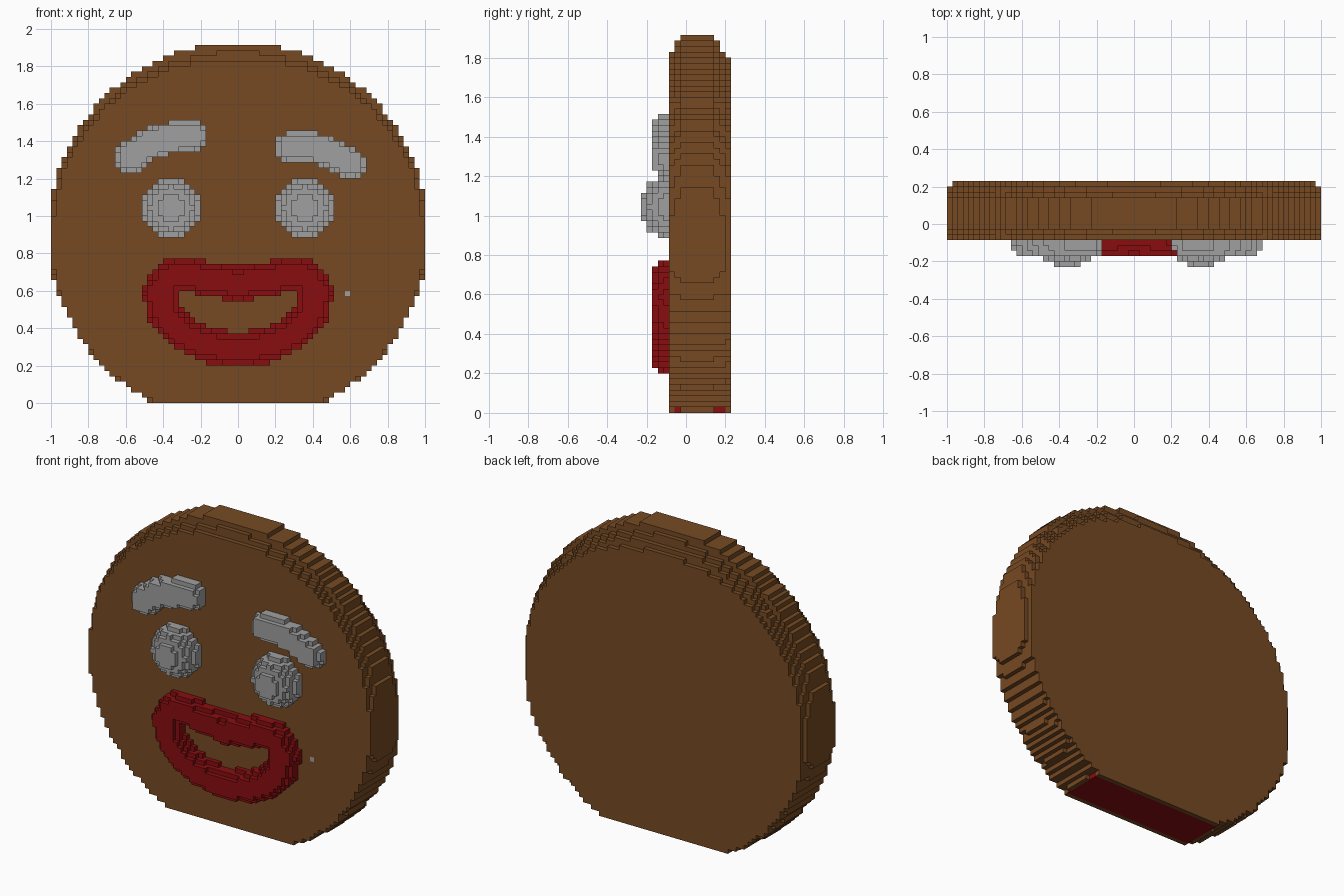
import bpy, bmesh, math
from mathutils import Vector

if "Cube" in bpy.data.objects:
    bpy.data.objects.remove(bpy.data.objects["Cube"])

V = 2 / 70                 # edge of one small block
NX, NY, NZ = 70, 16, 67    # block grid
FACE_Y = -3 * V            # front plane of the head


def material(name, rgb):
    m = bpy.data.materials.new(name)
    m.use_nodes = True
    m.diffuse_color = (*rgb, 1)
    m.node_tree.nodes["Principled BSDF"].inputs["Base Color"].default_value = (*rgb, 1)
    return m


brown = material("brown", (0.180, 0.068, 0.017))
grey = material("grey", (0.350, 0.350, 0.350))
red = material("red", (0.250, 0.004, 0.005))


# Thick disc, flat at the base, its upper rim rounded front and back
def in_head(x, y, z):
    dz = z - 0.913
    q = 1.031 - x * x - dz * dz
    if y < FACE_Y or q < 0:
        return False
    bulge = 0.31 + 0.25 * x * x + 1.5 * max(0, -dz)
    return abs(y - 2 * V) <= max(math.sqrt(q) * bulge, 0.072)


def dome(cx, cz, r):
    def inside(x, y, z):
        return y < FACE_Y and (x - cx) ** 2 + (z - cz) ** 2 + (y + 0.082) ** 2 <= r * r
    return inside


# Rounded strip along a path lying on the face
def strip(points, r, squash):
    path = [Vector(p) for p in points]

    def distance(p):
        best = 9
        for a, b in zip(path, path[1:]):
            ab = b - a
            t = max(0, min(1, (p - a).dot(ab) / ab.length_squared))
            best = min(best, (p - a - ab * t).length)
        return best

    def inside(x, y, z):
        if not -6 * V < y < FACE_Y:
            return False
        return math.hypot(distance(Vector((x, z))), (FACE_Y - y) * squash) <= r
    return inside


def block_box(i0, i1, j0, j1, k0, k1):
    def inside(x, y, z):
        i, j, k = (x + 1) / V, y / V + NY / 2, z / V
        return i0 < i < i1 and j0 < j < j1 and k0 < k < k1
    return inside


# Mouth outline: left half mirrored into a closed loop
half = [(0, .635), (-.13, .655), (-.27, .685), (-.37, .67), (-.42, .59),
        (-.39, .47), (-.30, .375), (-.16, .305), (0, .287)]
mouth_loop = half + [(-x, z) for x, z in reversed(half[:-1])]

# Parts in order of priority: name, rule, material, grid range of y
parts = [
    ("right_eye", dome(-12.5 * V, 36.5 * V, 0.155), grey, (0, 5)),
    ("left_eye", dome(12.5 * V, 36.5 * V, 0.155), grey, (0, 5)),
    ("right_eyebrow", strip([(-.572, 1.315), (-.47, 1.385), (-.33, 1.428), (-.25, 1.43)],
                            0.085, 0.7), grey, (2, 5)),
    ("left_eyebrow", strip([(.28, 1.368), (.38, 1.375), (.50, 1.335), (.602, 1.283)],
                           0.083, 0.7), grey, (2, 5)),
    ("lips", strip(mouth_loop, 0.092, 1.0), red, (2, 5)),
    ("cheek_speck", block_box(55, 56, 5, 6, 20, 21), grey, (5, 6)),
    ("base_plate", block_box(19, 51, 6, 15, 0, 1), red, (6, 15)),
    ("head", in_head, brown, (5, 16)),
]

# Fill the grid, each block belonging to one part
owner = {}
for name, inside, mat, (j0, j1) in parts:
    for i in range(NX):
        for j in range(j0, j1):
            for k in range(NZ):
                if (i, j, k) not in owner and inside(
                        -1 + (i + .5) * V, (j + .5 - NY / 2) * V, (k + .5) * V):
                    owner[i, j, k] = name


# Turn the exposed sides of a part's blocks into faces
def build(name, mat):
    bm = bmesh.new()
    verts = {}

    def corner(p):
        if p not in verts:
            verts[p] = bm.verts.new((-1 + p[0] * V, (p[1] - NY / 2) * V, p[2] * V))
        return verts[p]

    for cell, part in owner.items():
        if part != name:
            continue
        for axis in range(3):
            u, w = (axis + 1) % 3, (axis + 2) % 3
            for side in (0, 1):
                near = list(cell)
                near[axis] += 2 * side - 1
                if tuple(near) in owner:
                    continue
                ring = []
                for du, dw in ((0, 0), (1, 0), (1, 1), (0, 1)):
                    p = list(cell)
                    p[axis] += side
                    p[u] += du
                    p[w] += dw
                    ring.append(corner(tuple(p)))
                bm.faces.new(ring if side else ring[::-1])
    mesh = bpy.data.meshes.new(name)
    bm.to_mesh(mesh)
    bm.free()
    mesh.materials.append(mat)
    bpy.context.collection.objects.link(bpy.data.objects.new(name, mesh))


for name, inside, mat, span in parts:
    build(name, mat)
